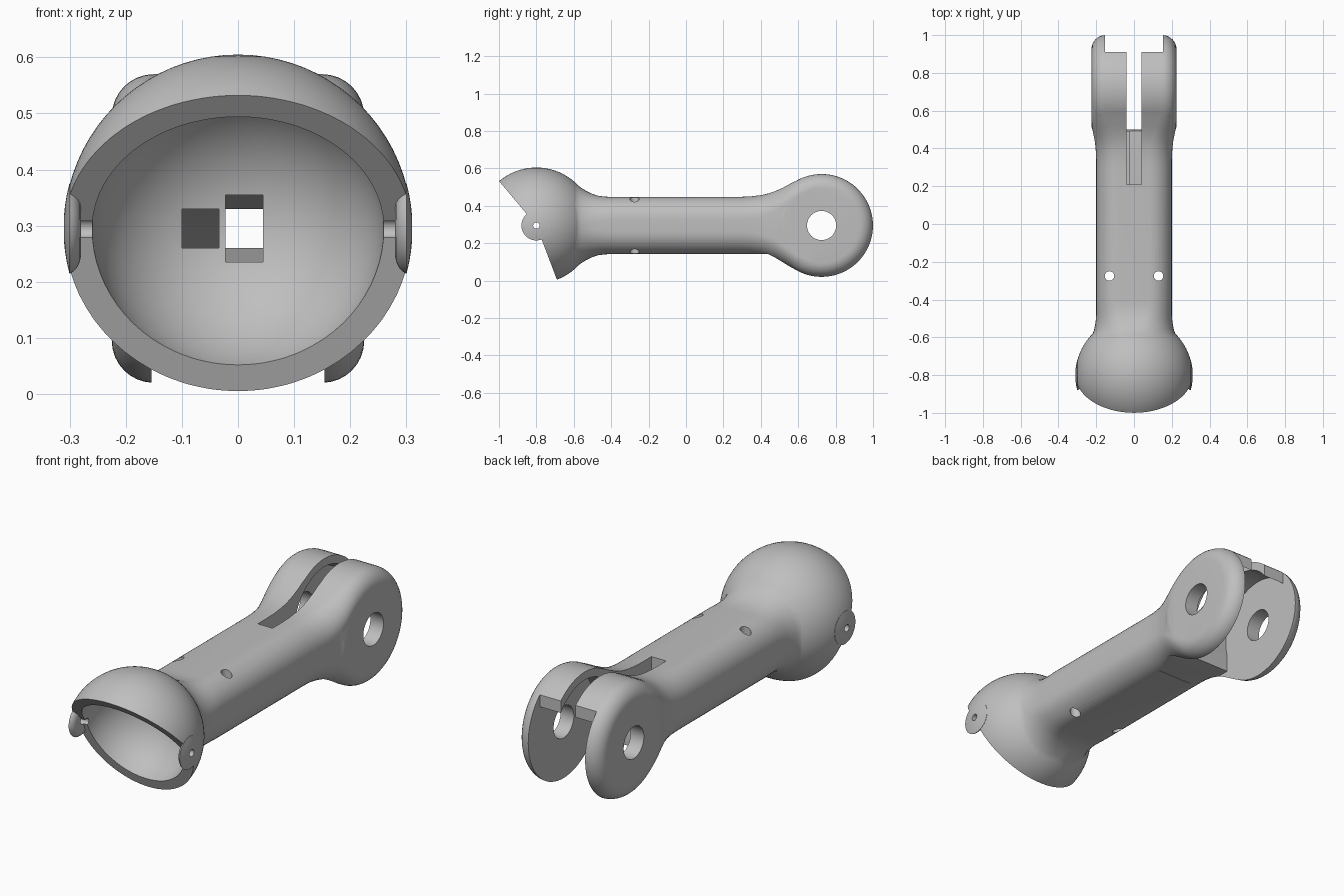
import bpy, bmesh
from math import sin, cos, pi, sqrt, radians

old = bpy.data.objects.get("Cube")
if old:
    bpy.data.objects.remove(old)

grey = bpy.data.materials.new("plain_grey")
grey.use_nodes = True
COLOUR = (0.52, 0.52, 0.52, 1)
grey.diffuse_color = COLOUR
grey.node_tree.nodes["Principled BSDF"].inputs["Base Color"].default_value = COLOUR

Z = 0.295        # height of the main axis
BALL_Y = -0.8    # socket centre
FORK_Y = 0.725   # fork pivot
BALL_R, BORE_R, FORK_R = 0.31, 0.26, 0.275


def skin(name, rings):
    """Closed solid through a row of equal-length rings."""
    bm = bmesh.new()
    loops = [[bm.verts.new(p) for p in ring] for ring in rings]
    n = len(loops[0])
    for a, b in zip(loops, loops[1:]):
        for i in range(n):
            j = (i + 1) % n
            bm.faces.new((a[i], a[j], b[j], b[i]))
    bm.faces.new(loops[0][::-1])
    bm.faces.new(loops[-1])
    bmesh.ops.recalc_face_normals(bm, faces=bm.faces)
    return finish(name, bm)


def finish(name, bm):
    mesh = bpy.data.meshes.new(name)
    bm.to_mesh(mesh)
    bm.free()
    mesh.materials.append(grey)
    ob = bpy.data.objects.new(name, mesh)
    bpy.context.collection.objects.link(ob)
    return ob


def lathe_x(name, profile, y, z=Z, n=72):
    """Turned solid about an x axis; profile holds (x, radius)."""
    return skin(name, [[(x, y + r * cos(2 * pi * i / n), z + r * sin(2 * pi * i / n))
                        for i in range(n)] for x, r in profile])


def box(name, x, y, z):
    def ring(v):
        return [(x[0], y[0], v), (x[1], y[0], v), (x[1], y[1], v), (x[0], y[1], v)]
    return skin(name, [ring(z[0]), ring(z[1])])


def ball(name, radius):
    bm = bmesh.new()
    bmesh.ops.create_uvsphere(bm, u_segments=80, v_segments=40, radius=radius)
    bmesh.ops.translate(bm, verts=bm.verts, vec=(0, BALL_Y, Z))
    return finish(name, bm)


def rounded_ring(y, w, h, r, n=12):
    """Rounded rectangle across the limb."""
    r = min(r, 0.98 * min(w, h))
    pts = []
    for k, (sx, sz) in enumerate([(1, 1), (-1, 1), (-1, -1), (1, -1)]):
        for i in range(n):
            a = pi / 2 * (k + i / (n - 1))
            pts.append((sx * (w - r) + r * cos(a), y, Z + sz * (h - r) + r * sin(a)))
    return pts


def combine(target, other, operation):
    mod = target.modifiers.new("bool", 'BOOLEAN')
    mod.operation = operation
    mod.solver = 'EXACT'
    mod.object = other
    bpy.context.view_layer.objects.active = target
    bpy.ops.object.modifier_apply(modifier=mod.name)
    bpy.data.objects.remove(other)


# Shaft with flared ends: y, half width, half height, corner radius
limb = skin("limb_link", [rounded_ring(*s) for s in [
    (-0.63, 0.25, 0.25, 0.25), (-0.59, 0.222, 0.225, 0.22),
    (-0.56, 0.211, 0.201, 0.19), (-0.53, 0.205, 0.183, 0.17),
    (-0.50, 0.201, 0.169, 0.15), (-0.47, 0.2, 0.159, 0.135),
    (-0.43, 0.2, 0.154, 0.125), (-0.40, 0.2, 0.153, 0.12),
    (0.28, 0.2, 0.153, 0.12), (0.34, 0.2, 0.155, 0.12),
    (0.40, 0.203, 0.162, 0.12), (0.44, 0.208, 0.171, 0.115),
    (0.48, 0.216, 0.185, 0.11), (0.52, 0.223, 0.203, 0.1),
    (0.56, 0.225, 0.225, 0.09), (0.60, 0.225, 0.244, 0.08),
    (0.64, 0.225, 0.259, 0.08)]])

# Ball and rounded fork head
combine(limb, ball("ball", BALL_R), 'UNION')
F = 0.075
half = [(0.225 - F + F * sin(a), FORK_R - F + F * cos(a))
        for a in [pi / 2 * i / 8 for i in range(9)]]
combine(limb, lathe_x("fork_head", [(-x, r) for x, r in half[::-1]] + half, FORK_Y), 'UNION')

# Hollow socket with a wedge-shaped mouth
combine(limb, ball("bore", BORE_R), 'DIFFERENCE')
mouth = [(BALL_Y, Z), (-1.2, 0.771), (-1.6, Z), (-0.58, -0.285)]
combine(limb, skin("mouth", [[(x, y, z) for y, z in mouth] for x in (-1, 1)]), 'DIFFERENCE')

# Hinge ears on the socket, following the ball outside
ear = [(0.28, 0.05), (0.282, 0.06), (0.287, 0.07), (0.294, 0.077), (0.299, 0.08)]
ear += [(sqrt((BALL_R + 0.001) ** 2 - r * r), r) for r in (0.08, 0.06, 0.04, 0.02, 0.005)]
for s in (-1, 1):
    combine(limb, lathe_x("ear", [(s * x, r) for x, r in ear], BALL_Y, n=48), 'UNION')

# Pin hole and axle hole
combine(limb, lathe_x("pin_hole", [(-1, 0.017), (1, 0.017)], BALL_Y, n=24), 'DIFFERENCE')
combine(limb, lathe_x("axle_hole", [(-1, 0.078), (1, 0.078)], FORK_Y, n=48), 'DIFFERENCE')

# Vertical screw holes through the shaft
for s in (-1, 1):
    rings = [[(s * 0.13 + 0.025 * cos(pi * i / 16), -0.275 + 0.025 * sin(pi * i / 16), z)
              for i in range(32)] for z in (-0.2, 0.8)]
    combine(limb, skin("screw_hole", rings), 'DIFFERENCE')

# Fork gap: round chamber, open below and behind, with a narrow slot on top
G = 0.154
combine(limb, lathe_x("chamber", [(-G, 0.235), (G, 0.235)], FORK_Y), 'DIFFERENCE')
for name, x, y, z in [("gap_below", G, (0.5, 1.2), (-0.2, Z)),
                      ("gap_flat", G, (0.3, 1.2), (-0.2, 0.143)),
                      ("gap_behind", G, (0.91, 1.2), (-0.2, 0.8)),
                      ("top_slot", 0.04, (0.21, 1.2), (0.325, 0.8))]:
    combine(limb, box(name, (-x, x), y, z), 'DIFFERENCE')


# Cable channels from the socket: one through, one blind
def slot_ring(x0, x1, z0, z1, y0, y1):
    return [(x0, y0, z0), (x1, y0, z0), (x1, y1, z1), (x0, y1, z1)]


combine(limb, skin("through_channel", [
    slot_ring(-0.022, 0.045, low, high, y, y) for y, low, high in
    [(-0.66, 0.235, 0.355), (-0.53, 0.235, 0.355), (-0.4, 0.26, 0.33), (0.6, 0.26, 0.33)]]),
    'DIFFERENCE')
combine(limb, skin("blind_channel", [
    slot_ring(-0.1, -0.034, 0.26, 0.33, -0.66, -0.66),
    slot_ring(-0.1, -0.034, 0.26, 0.33, -0.3, -0.44)]), 'DIFFERENCE')

# Smooth shading with crisp edges
bpy.ops.object.select_all(action='DESELECT')
limb.select_set(True)
bpy.context.view_layer.objects.active = limb
bpy.ops.object.shade_smooth_by_angle(angle=radians(30))
